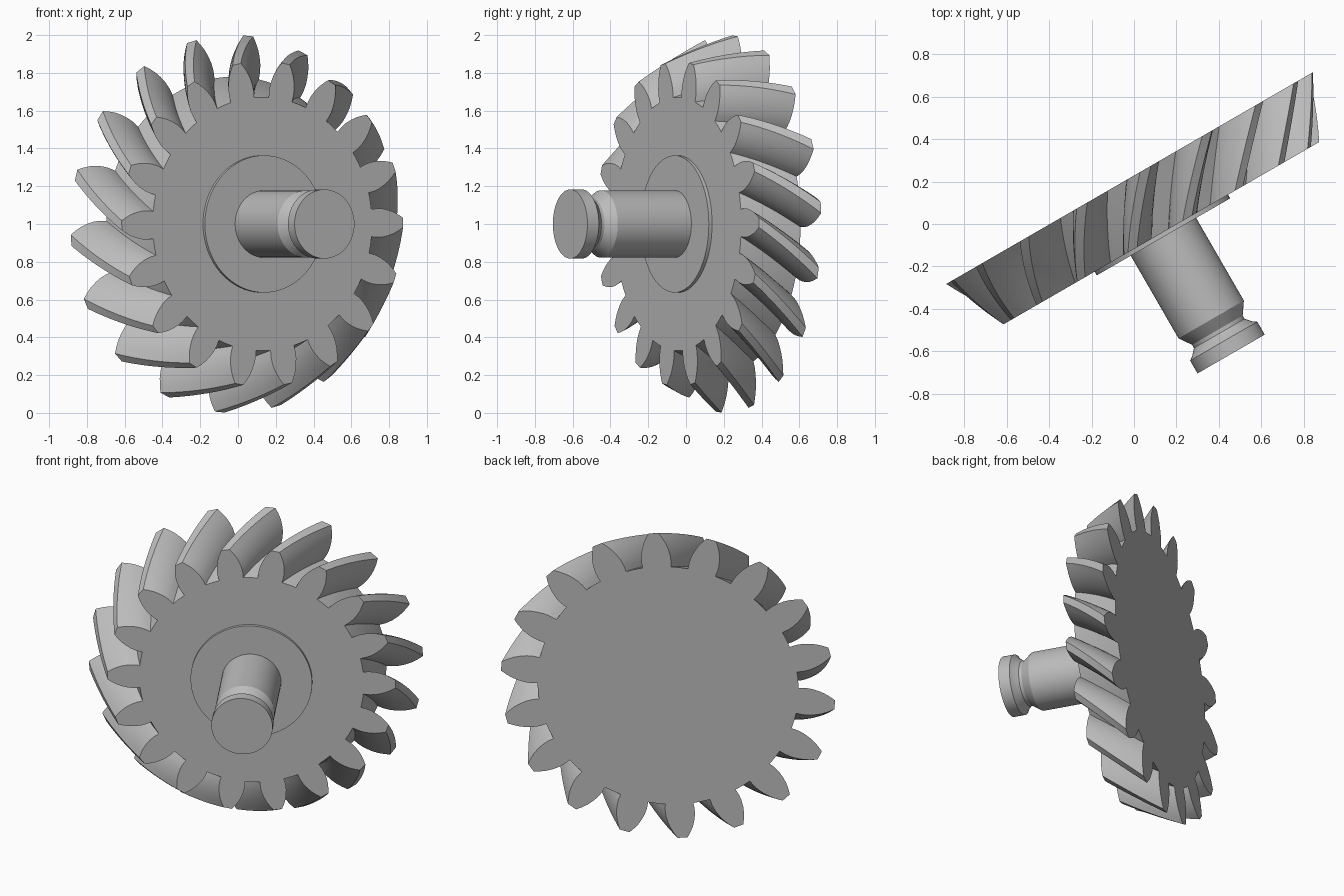
import bpy, bmesh
from math import sin, cos, radians

cube = bpy.data.objects.get("Cube")
if cube:
    bpy.data.objects.remove(cube)

steel = bpy.data.materials.new("grey_steel")
steel.use_nodes = True
steel.diffuse_color = (0.5, 0.5, 0.5, 1)
steel.node_tree.nodes["Principled BSDF"].inputs["Base Color"].default_value = (0.5, 0.5, 0.5, 1)


def loft(name, rings, smooth_angle=25):
    """Skin closed rings of points, cap both ends, place on the tilted axis."""
    bm = bmesh.new()
    loops = [[bm.verts.new(p) for p in ring] for ring in rings]
    count = len(loops[0])
    for a, b in zip(loops, loops[1:]):
        for i in range(count):
            j = (i + 1) % count
            bm.faces.new((a[i], a[j], b[j], b[i]))
    bm.faces.new(loops[0])
    bm.faces.new(loops[-1])
    bmesh.ops.recalc_face_normals(bm, faces=bm.faces)
    mesh = bpy.data.meshes.new(name)
    bm.to_mesh(mesh)
    bm.free()
    mesh.materials.append(steel)
    obj = bpy.data.objects.new(name, mesh)
    bpy.context.collection.objects.link(obj)
    obj.location = (0.078, 0.045, 1)
    obj.rotation_euler.z = radians(30)
    bpy.ops.object.select_all(action='DESELECT')
    obj.select_set(True)
    bpy.context.view_layer.objects.active = obj
    bpy.ops.object.shade_smooth_by_angle(angle=radians(smooth_angle))
    return obj


def polar(radius, degrees, depth):
    a = radians(degrees)
    return (radius * sin(a), -depth, radius * cos(a))


# Spiral bevel gear: one tooth outline, repeated, twisted and scaled per layer
TEETH, LAYERS = 18, 12
PITCH = 360 / TEETH
ROOT, TIP = 0.78, 1.0
flank = [(0, 6.2), (0.18, 6.2), (0.36, 5.8), (0.54, 5.0), (0.7, 4.1), (0.86, 2.9), (1, 1.7)]
tooth = [(ROOT + (TIP - ROOT) * h, -w) for h, w in flank]
tooth += [(r, -a) for r, a in reversed(tooth)]
tooth += [(ROOT, PITCH / 2)]


def gear_ring(t):
    scale = 1 - 0.14 * t
    depth = -0.198 + 0.3 * t
    phase = 5 - 15.5 * t
    return [polar(r * scale, a + phase + PITCH * k, depth)
            for k in range(TEETH) for r, a in tooth]


loft("bevel_gear", [gear_ring(i / LAYERS) for i in range(LAYERS + 1)])


# Turned parts: (radius, depth along the axis) profiles
def turned(name, profile, sides=64):
    rings = [[polar(r, 360 * k / sides, d) for k in range(sides)] for r, d in profile]
    return loft(name, rings)


turned("hub_plate", [(0.363, 0.09), (0.363, 0.122)])
turned("shaft", [(0.178, 0.1), (0.178, 0.572), (0.138, 0.63), (0.138, 0.648),
                 (0.165, 0.678), (0.183, 0.69), (0.183, 0.76)])
